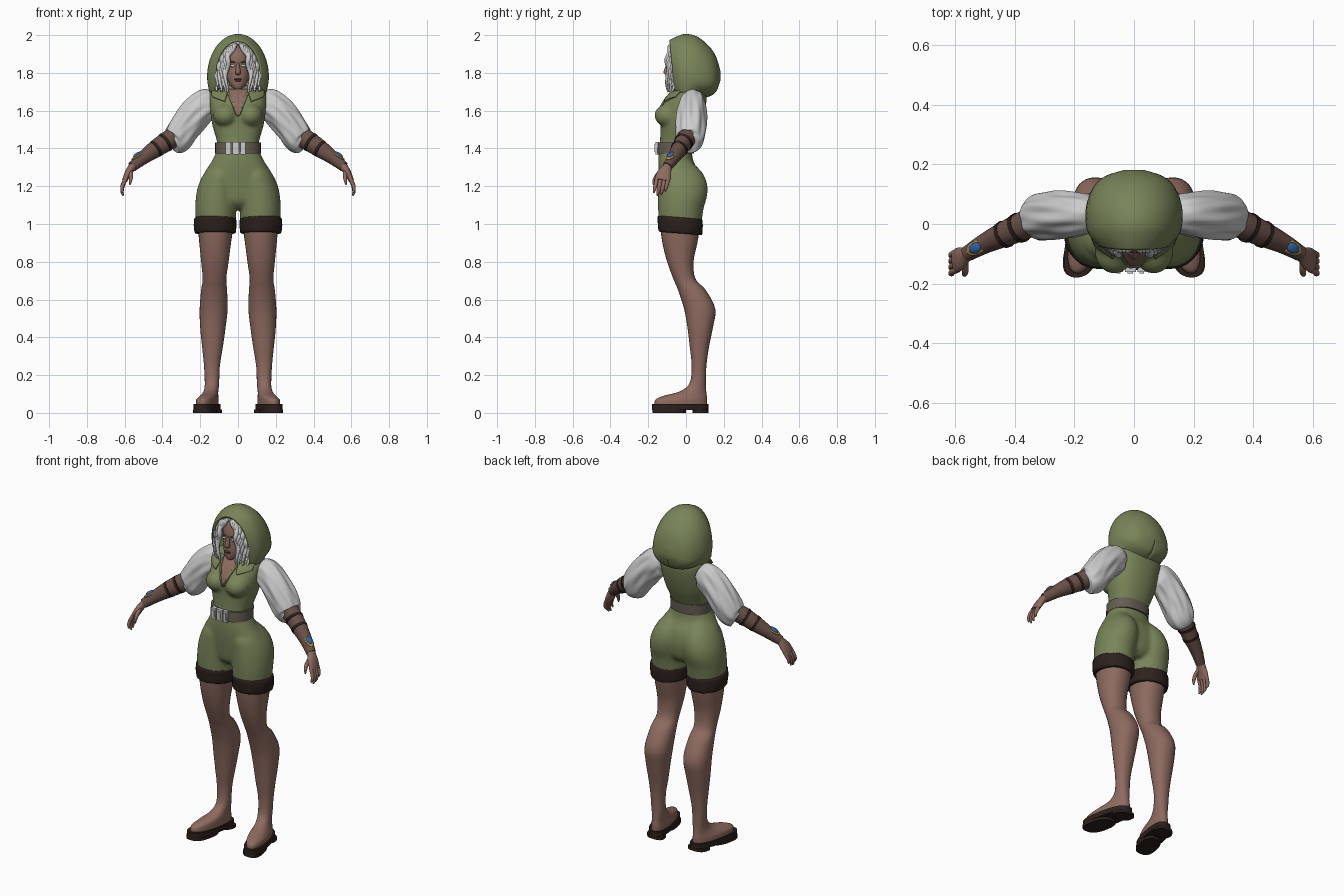
import bpy, bmesh, math, random
from mathutils import Vector, Matrix
from mathutils.bvhtree import BVHTree

if "Cube" in bpy.data.objects:
    bpy.data.objects.remove(bpy.data.objects["Cube"])

random.seed(4)
SKIN, GREEN, FUR = (.27, .145, .115), (.19, .23, .10), (.025, .015, .012)
LEATHER, BELT, GOLD, BLUE = (.14, .08, .065), (.13, .11, .085), (.45, .25, .06), (.03, .12, .35)
mats = {}


def finish(name, bm, color=None, mirror=False, angle=50):
    bmesh.ops.recalc_face_normals(bm, faces=bm.faces[:])
    me = bpy.data.meshes.new(name)
    bm.to_mesh(me)
    bm.free()
    ob = bpy.data.objects.new(name, me)
    bpy.context.collection.objects.link(ob)
    if color:
        if color not in mats:
            mats[color] = bpy.data.materials.new("color_%d" % len(mats))
            mats[color].diffuse_color = (*color, 1)
        me.materials.append(mats[color])
    bpy.ops.object.select_all(action='DESELECT')
    ob.select_set(True)
    bpy.context.view_layer.objects.active = ob
    bpy.ops.object.shade_smooth_by_angle(angle=math.radians(angle))
    if mirror:
        ob.modifiers.new("mirror", 'MIRROR').use_mirror_merge = False
    return ob


def spline(rows, sub):
    """Catmull-Rom interpolation of tuples."""
    out, n = [], len(rows)
    for i in range(n - 1):
        a, b, c, d = rows[max(i - 1, 0)], rows[i], rows[i + 1], rows[min(i + 2, n - 1)]
        for k in range(sub):
            t = k / sub
            out.append(tuple(.5 * (2 * q + (r - p) * t + (2 * p - 5 * q + 4 * r - s) * t * t
                                   + (3 * q - p - 3 * r + s) * t ** 3) for p, q, r, s in zip(a, b, c, d)))
    return out + [tuple(rows[-1])]


def loft(bm, rows, n=24, sub=4, flat=False, fn=None, warp=None, box=1.0):
    """Closed tube through (x, y, z, radius along y, other radius)."""
    rows = spline(rows, sub)
    P = [Vector(r[:3]) for r in rows]
    rings = []
    for i, r in enumerate(rows):
        t = Vector((0, 0, 1)) if flat else (P[min(i + 1, len(P) - 1)] - P[max(i - 1, 0)]).normalized()
        u = (Vector((0, 1, 0)) - t * t.y).normalized()
        v = u.cross(t)
        ring = []
        for k in range(n):
            a = 2 * math.pi * k / n
            c, s = (math.copysign(abs(f) ** box, f) for f in (math.cos(a), math.sin(a)))
            m = fn(i / (len(rows) - 1), a) if fn else 1
            p = P[i] + (u * c * r[3] + v * s * r[4]) * m
            ring.append(bm.verts.new(warp(p) if warp else p))
        rings.append(ring)
    for A, B in zip(rings, rings[1:]):
        for k in range(n):
            bm.faces.new((A[k], A[k - 1], B[k - 1], B[k]))
    bm.faces.new(rings[0])
    bm.faces.new(rings[-1])
    return bm


def span(rows, side=1):
    """(z, x0, x1, y0, y1) extents to loft rows."""
    return [(side * (a + b) / 2, (c + d) / 2, z, (d - c) / 2, (b - a) / 2) for z, a, b, c, d in rows]


def sym(rows):
    return span([(z, -w, w, a, b) for z, w, a, b in rows])


def sheet(bm, pts):
    V = [[bm.verts.new(p) for p in row] for row in pts]
    for A, B in zip(V, V[1:]):
        for k in range(len(A) - 1):
            bm.faces.new((A[k], A[k + 1], B[k + 1], B[k]))
    return V


def ball(bm, loc, size, rot=None):
    M = Matrix.Translation(loc) @ (rot or Matrix()) @ Matrix.Diagonal((*size, 1))
    bmesh.ops.create_uvsphere(bm, u_segments=24, v_segments=14, radius=1, matrix=M)
    return bm


def box(bm, loc, size):
    bmesh.ops.create_cube(bm, size=1, matrix=Matrix.Translation(loc) @ Matrix.Diagonal((*size, 1)))
    return bm


new = bmesh.new

# Jumpsuit: torso, thighs and bust fused into one skin
bm = loft(new(), sym([(1.08, .05, -.09, .05), (1.12, .15, -.125, .08), (1.2, .198, -.138, .09),
                      (1.27, .178, -.145, .075), (1.33, .14, -.147, .04), (1.4, .11, -.142, .032),
                      (1.45, .115, -.137, .05), (1.52, .135, -.135, .078), (1.6, .147, -.135, .1),
                      (1.67, .152, -.10, .11), (1.71, .148, -.055, .1), (1.735, .10, -.03, .07)]),
          n=40, flat=True, box=.88)
for s in (1, -1):
    loft(bm, span([(1.0, .012, .222, -.145, .082), (1.08, .008, .226, -.148, .093), (1.15, .004, .222, -.148, .112),
                   (1.21, .0, .208, -.146, .112), (1.27, .01, .178, -.14, .088), (1.33, .03, .13, -.1, .03)], s),
         n=32, flat=True)
    ball(bm, (s * .066, -.093, 1.575), (.066, .074, .062))
suit = finish("jumpsuit", bm, GREEN)
mod = suit.modifiers.new("fuse", 'REMESH')
mod.mode, mod.voxel_size, mod.use_smooth_shade = 'VOXEL', .009, True
mod = suit.modifiers.new("soften", 'SMOOTH')
mod.iterations = 6
tree = BVHTree.FromObject(suit, bpy.context.evaluated_depsgraph_get())


def on_suit(x, z, off):
    hit = tree.ray_cast(Vector((x, -1, z)), Vector((0, 1, 0)))[0]
    return (hit or tree.find_nearest(Vector((x, -.06, z)))[0]) + Vector((0, -off, 0))


def patch(name, corners, off, color, thick, mirror=False, n=12):
    a, b, c, d = (Vector(p) for p in corners)
    pts = []
    for i in range(n + 1):
        l, r = a.lerp(d, i / n), b.lerp(c, i / n)
        pts.append([on_suit(*l.lerp(r, k / n), off) for k in range(n + 1)])
    bm = new()
    sheet(bm, pts)
    ob = finish(name, bm, color, mirror)
    mod = ob.modifiers.new("thick", 'SOLIDIFY')
    mod.thickness, mod.offset = thick, 0


# Neckline and lapels
patch("neckline_skin", [(-.058, 1.715), (.058, 1.715), (.003, 1.575), (-.003, 1.575)], .003, SKIN, .002)
patch("lapel", [(.05, 1.715), (.138, 1.715), (.135, 1.672), (.07, 1.648)], .009, GREEN, .01, True)
patch("lapel_edge", [(.052, 1.71), (.064, 1.71), (.009, 1.575), (.001, 1.57)], .006, GREEN, .009, True)

# Belt and buckle
finish("belt", loft(new(), sym([(1.372, .121, -.155, .042), (1.432, .121, -.152, .044)]), n=40, sub=1,
                    flat=True, box=.88), BELT)
bm = new()
for x, w in ((-.052, .03), (-.012, .036), (.026, .028)):
    box(bm, (x, -.153, 1.402), (w, .018, .066))
    box(bm, (x, -.162, 1.402), (w * .5, .008, .042))
finish("buckle", bm)

# Hood: arches from the face opening to the closed back
rows = spline([(-.085, .118, 1.968, 1.70), (-.045, .145, 1.988, 1.69), (0, .156, 2.0, 1.68), (.06, .155, 1.985, 1.67),
               (.12, .132, 1.935, 1.68), (.155, .095, 1.88, 1.705), (.176, .03, 1.81, 1.76)], 4)
pts = []
for y, w, zt, zb in rows:
    low = math.radians(30 + 60 * min(1, max(0, (y - .02) / .07)))
    zc = zb + .32 * (zt - zb)
    arch = []
    for k in range(37):
        a = -low + (math.pi + 2 * low) * k / 36
        h = math.sin(a)
        z = zc + (zt - zc) * h if h > 0 else zc + (zc - zb) * h / math.sin(low)
        lean = .03 * (zt - z) / (zt - zb) * max(0, min(1, -y / .085))
        arch.append((w * math.cos(a), y + lean, z))
    pts.append(arch)
bm = new()
bm.faces.new(sheet(bm, pts)[-1])
hood = finish("hood", bm, GREEN)
mod = hood.modifiers.new("thick", 'SOLIDIFY')
mod.thickness, mod.offset = .012, 0

# Head, neck and face
finish("head", loft(new(), sym([(1.715, .02, -.093, -.05), (1.738, .043, -.1, 0), (1.78, .06, -.1, .03),
                                (1.83, .068, -.096, .06), (1.88, .068, -.094, .07), (1.93, .05, -.075, .055),
                                (1.955, .02, -.04, .02)]), n=32, flat=True), SKIN)
finish("neck", loft(new(), [(0, .02, 1.62, .05, .05), (0, 0, 1.70, .045, .045), (0, -.015, 1.78, .045, .043)]), SKIN)
finish("nose", loft(new(), sym([(1.855, .006, -.1, -.085), (1.805, .014, -.119, -.085), (1.79, .011, -.106, -.085)]),
                    n=16, flat=True), SKIN)
finish("eyes", ball(new(), (.028, -.087, 1.838), (.013, .008, .007)), None, True)
finish("brows", ball(new(), (.029, -.091, 1.858), (.018, .007, .004), Matrix.Rotation(-.2, 4, 'Y')), LEATHER, True)
bm = ball(new(), (0, -.1, 1.766), (.02, .008, .005))
finish("lips", ball(bm, (0, -.099, 1.758), (.016, .008, .005)), (.16, .06, .055))

# Hair: a cap plus wavy locks
finish("hair_cap", ball(new(), (0, .01, 1.855), (.09, .082, .12)))
bm = new()
for i in range(11):
    f = i / 10
    ph, end = random.uniform(0, 6), random.uniform(1.695, 1.74)
    path = spline([(.012, -.078, 1.95), (.045 + .035 * f, -.092 + .035 * f, 1.90), (.06 + .045 * f, -.098 + .04 * f, 1.82),
                   (.06 + .055 * f, -.095 + .03 * f, end)], 5)
    loft(bm, [(x + .006 * math.sin(k * 1.1 + ph), y + .006 * math.cos(k * 1.1 + ph), z,
               *(2 * [.005 + .008 * math.sin(math.pi * min(.93, (k + 2) / 17))])) for k, (x, y, z) in enumerate(path)],
         n=8, sub=2)
finish("hair_locks", bm, None, True)


# Puffed sleeves with gathered folds
def folds(t, a):
    return 1 + math.sin(math.pi * t) * (.045 * math.sin(7 * a + 5 * t) + .025 * math.sin(11 * a - 9 * t))


finish("sleeve", loft(new(), [(.125, .035, 1.655, .05, .05), (.16, .035, 1.64, .066, .08), (.22, .03, 1.59, .077, .084),
                              (.28, .027, 1.515, .08, .082), (.322, .02, 1.45, .074, .078),
                              (.348, .01, 1.43, .055, .06)], n=72, sub=8, fn=folds), None, True, 80)

# Forearms, straps and jewelled bracer
arm = [(.31, .03, 1.475, .05, .052), (.36, 0, 1.448, .048, .052), (.43, -.032, 1.402, .043, .047),
       (.5, -.065, 1.352, .034, .036), (.56, -.1, 1.303, .026, .027)]
finish("forearm", loft(new(), arm), LEATHER, True)
d = Vector((.8, -.4, -.54)).normalized()
bm = new()
for p, r in (((.388, -.014, 1.43), .052), ((.437, -.036, 1.397), .047)):
    ends = [Vector(p) + d * s for s in (-.008, .008)]
    loft(bm, [(*e, r - .002 * k, r + .001 - .002 * k) for k, e in enumerate(ends)], sub=1)
finish("arm_straps", bm, FUR, True)
up = Vector((.5, -.2, .82))
up = (up - d * up.dot(d)).normalized()
rot = Matrix((d, up.cross(d), up)).transposed().to_4x4()
spot = Vector((.518, -.075, 1.34))
finish("gem_mount", ball(new(), spot + up * .026, (.042, .024, .008), rot), GOLD, True)
finish("gem", ball(new(), spot + up * .031, (.026, .018, .011), rot), BLUE, True)

# Hands
bm = loft(new(), [(.545, -.093, 1.315, .022, .024), (.565, -.103, 1.295, .027, .021), (.585, -.117, 1.262, .04, .018),
                  (.6, -.125, 1.23, .04, .014)], n=20)
for i, l in enumerate((.07, .085, .08, .062)):
    y = -.155 + .02 * i
    loft(bm, [(.592, y + .002, 1.245, .011, .011), (.61, y - .006, 1.235 - l * .4, .0105, .0105),
              (.614, y - .012, 1.235 - l * .75, .009, .009), (.608, y - .016, 1.235 - l, .004, .004)], n=10)
loft(bm, [(.568, -.11, 1.285, .014, .014), (.567, -.148, 1.262, .012, .012), (.568, -.166, 1.235, .01, .01),
          (.572, -.173, 1.208, .004, .004)], n=10)
finish("hand", bm, SKIN, True)


# Legs with feet turned slightly out
def toe_out(p):
    p.x -= .2 * (p.y - .05) * max(0, min(1, (.17 - p.z) / .1))
    return p


finish("leg", loft(new(), span([(.04, .095, .2, -.165, .112), (.07, .096, .198, -.162, .112), (.09, .1, .19, -.12, .11),
                                (.115, .104, .18, -.03, .107), (.16, .1, .176, .02, .105), (.25, .096, .18, .03, .108),
                                (.35, .08, .19, .02, .122), (.45, .066, .2, .008, .142), (.55, .055, .203, -.01, .155),
                                (.65, .058, .195, -.042, .105), (.71, .062, .187, -.067, .05),
                                (.8, .05, .195, -.1, .04), (.9, .037, .205, -.125, .06), (1.0, .022, .214, -.138, .078)]),
                   n=32, flat=True, warp=toe_out, box=.92), SKIN, True)

# Soles with a notch in front of the heel
bm = new()
for z0, z1, y0, y1, x0, x1 in ((.016, .046, -.18, .12, .088, .208), (0, .018, -.178, .0, .09, .206),
                               (0, .018, .035, .12, .092, .204)):
    loft(bm, span([(z0, x0, x1, y0, y1), (z1, x0, x1, y0, y1)]), n=36, sub=1, flat=True, warp=toe_out, box=.75)
finish("sole", bm, FUR, True, 40)


# Fur cuffs at the hem
def fuzz(t, a):
    return 1 + random.uniform(-.012, .012)


def tilt(p):
    return Vector((p.x, p.y, p.z - .08 * (p.y + .03)))


finish("hem_cuff", loft(new(), span([(.95, .022, .22, -.138, .08), (.957, .012, .23, -.146, .086),
                                     (.995, .009, .234, -.149, .088), (1.028, .01, .232, -.15, .086),
                                     (1.036, .02, .222, -.14, .078)]), n=60, sub=3, flat=True, fn=fuzz, warp=tilt),
       FUR, True)

for m in bpy.data.materials:
    if m.users and not m.is_grease_pencil:
        m.use_nodes = True
        m.node_tree.nodes["Principled BSDF"].inputs["Base Color"].default_value = m.diffuse_color
